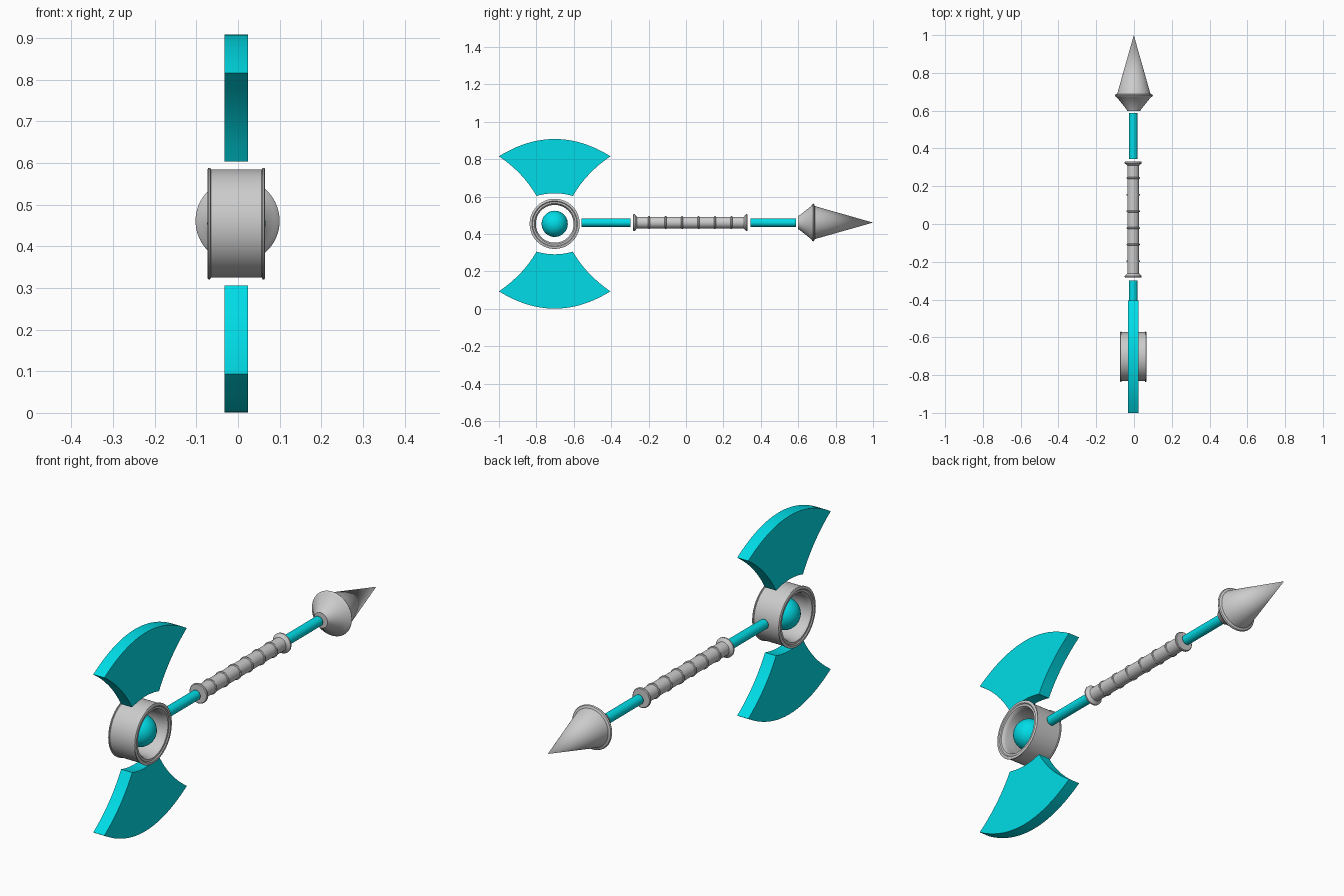
import bpy, bmesh, math
from mathutils import Vector, Matrix

if "Cube" in bpy.data.objects:
    bpy.data.objects.remove(bpy.data.objects["Cube"])

X = -0.004          # centre plane of the weapon
SHAFT_Z = 0.461     # height of the handle axis
HUB = Vector((X, -0.702, 0.4545))

teal = bpy.data.materials.new("teal")
teal.diffuse_color = (0.0, 0.72, 0.8, 1)
teal.use_nodes = True
teal.node_tree.nodes["Principled BSDF"].inputs["Base Color"].default_value = teal.diffuse_color


def finish(bm, name, mat=None, angle=35):
    bmesh.ops.remove_doubles(bm, verts=bm.verts, dist=1e-6)
    bmesh.ops.recalc_face_normals(bm, faces=bm.faces)
    mesh = bpy.data.meshes.new(name)
    bm.to_mesh(mesh)
    bm.free()
    ob = bpy.data.objects.new(name, mesh)
    bpy.context.collection.objects.link(ob)
    if mat:
        mesh.materials.append(mat)
    bpy.ops.object.select_all(action='DESELECT')
    ob.select_set(True)
    bpy.context.view_layer.objects.active = ob
    bpy.ops.object.shade_smooth_by_angle(angle=math.radians(angle))
    return ob


def lathe(name, profile, origin, axis, mat=None, closed=False, n=48):
    """Revolve (distance along axis, radius) points around the x or y axis."""
    bm = bmesh.new()
    along = Vector((1, 0, 0)) if axis == 'X' else Vector((0, 1, 0))
    pts = [bm.verts.new(along * a + Vector((0, 0, r))) for a, r in profile]
    pairs = list(zip(pts, pts[1:] + pts[:1])) if closed else list(zip(pts, pts[1:]))
    edges = [bm.edges.new(p) for p in pairs]
    bmesh.ops.spin(bm, geom=pts + edges, cent=(0, 0, 0), axis=along,
                   angle=2 * math.pi, steps=n)
    bmesh.ops.translate(bm, verts=bm.verts, vec=origin)
    return finish(bm, name, mat)


def arc(a, mid, b, n):
    """Quadratic curve from a to b passing through mid (last point left out)."""
    a, mid, b = Vector(a), Vector(mid), Vector(b)
    c = 2 * mid - (a + b) / 2
    return [a * (1 - t) ** 2 + c * 2 * t * (1 - t) + b * t * t
            for t in (i / n for i in range(n))]


# Axe blades: outline relative to the hub, extruded through x
outline = (arc((-0.298, 0.361), (0, 0.4535), (0.298, 0.361), 24)
           + arc((0.298, 0.361), (0.183, 0.264), (0.097, 0.149), 8)
           + arc((0.097, 0.149), (0, 0.163), (-0.097, 0.149), 10)
           + arc((-0.097, 0.149), (-0.183, 0.264), (-0.298, 0.361), 8))
for name, s in (("upper_blade", 1), ("lower_blade", -1)):
    bm = bmesh.new()
    face = bm.faces.new([bm.verts.new((HUB.x - 0.028, HUB.y + p.x, HUB.z + s * p.y))
                         for p in outline])
    ext = bmesh.ops.extrude_face_region(bm, geom=[face])
    bmesh.ops.translate(bm, vec=(0.056, 0, 0),
                        verts=[v for v in ext["geom"] if isinstance(v, bmesh.types.BMVert)])
    finish(bm, name, teal)

# Hub ring with raised lips and a hollow centre
half = [(0.061, 0.130), (0.063, 0.134), (0.067, 0.134), (0.069, 0.131),
        (0.069, 0.122), (0.065, 0.118), (0.065, 0.109), (0.058, 0.104), (0.045, 0.101)]
ring = half + [(-a, r) for a, r in reversed(half)]
lathe("hub_ring", ring, HUB, 'X', closed=True, n=64)

# Glowing orb inside the ring
bm = bmesh.new()
bmesh.ops.create_uvsphere(bm, u_segments=32, v_segments=20, radius=0.07,
                          matrix=Matrix.Translation(HUB))
finish(bm, "hub_orb", teal)

# Handle rods
for name, y0, y1 in (("rear_rod", -0.558, -0.298), ("front_rod", 0.345, 0.587)):
    lathe(name, [(y0, 0), (y0, 0.0225), (y1, 0.0225), (y1, 0)],
          (X, 0, SHAFT_Z), 'Y', teal, n=32)

# Grip with flared ends
grip = [(-0.283, 0), (-0.283, 0.042), (-0.280, 0.045), (-0.274, 0.045),
        (-0.270, 0.040), (-0.262, 0.031), (0.309, 0.031), (0.317, 0.040),
        (0.321, 0.045), (0.327, 0.045), (0.330, 0.042), (0.330, 0)]
lathe("grip", grip, (X, 0, SHAFT_Z), 'Y')

# Thin raised bands along the grip
for i in range(6):
    y = -0.197 + i * 0.088
    lathe(f"grip_band_{i + 1}", [(y - 0.006, 0.029), (y - 0.003, 0.035),
                                 (y + 0.003, 0.035), (y + 0.006, 0.029)],
          (X, 0, SHAFT_Z), 'Y', closed=True)

# Spear tip with flange
tip = [(0.598, 0), (0.598, 0.035), (0.606, 0.038), (0.670, 0.089), (0.675, 0.098),
       (0.680, 0.101), (0.685, 0.098), (0.689, 0.088), (1.0, 0)]
lathe("spear_tip", tip, (-0.001, 0, SHAFT_Z), 'Y', n=64)
